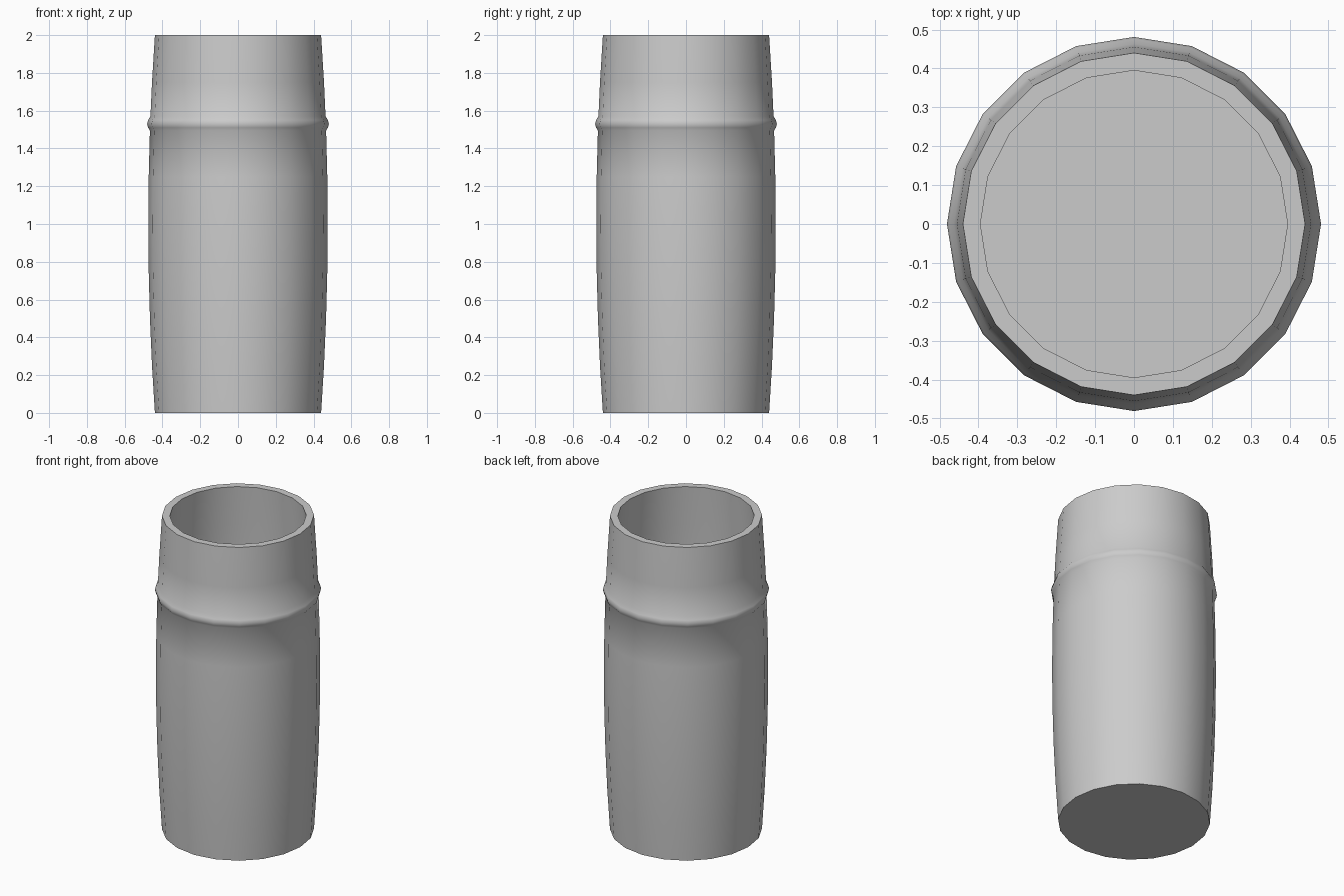
import bpy, bmesh, math

if "Cube" in bpy.data.objects:
    bpy.data.objects.remove(bpy.data.objects["Cube"])

SIDES = 20
HEIGHT = 2.0
WALL = 0.045
FLOOR = 0.06


def barrel_radius(z):
    return 0.475 - 0.035 * (z - 1.0) ** 2


def lathe(name, profile):
    """Spin an (r, z) profile into a closed mesh, capping both ends flat."""
    bm = bmesh.new()
    rings = []
    for r, z in profile:
        rings.append([bm.verts.new((r * math.cos(2 * math.pi * i / SIDES),
                                    r * math.sin(2 * math.pi * i / SIDES), z))
                      for i in range(SIDES)])
    for a, b in zip(rings, rings[1:]):
        for i in range(SIDES):
            j = (i + 1) % SIDES
            bm.faces.new((a[i], a[j], b[j], b[i]))
    bm.faces.new(rings[0][::-1])
    bm.faces.new(rings[-1])
    bmesh.ops.recalc_face_normals(bm, faces=bm.faces)
    mesh = bpy.data.meshes.new(name)
    bm.to_mesh(mesh)
    bm.free()
    obj = bpy.data.objects.new(name, mesh)
    bpy.context.collection.objects.link(obj)
    bpy.context.view_layer.objects.active = obj
    obj.select_set(True)
    bpy.ops.object.shade_smooth_by_angle(angle=math.radians(35))
    obj.select_set(False)
    return obj


# Outer wall: bulging barrel with a raised bead near the top
lower = [(barrel_radius(z), z) for z in (0, 0.25, 0.5, 0.75, 1.0, 1.25, 1.495)]
bead = [(0.476, 1.51), (0.481, 1.53), (0.476, 1.55), (barrel_radius(1.57), 1.57)]
upper = [(barrel_radius(z), z) for z in (1.75, HEIGHT)]

# Inner wall follows the barrel down to a flat floor
inner = [(barrel_radius(z) - WALL, z)
         for z in (HEIGHT, 1.75, 1.5, 1.25, 1.0, 0.75, 0.5, 0.25, FLOOR)]

lathe("hollow_barrel_cup", lower + bead + upper + inner)
